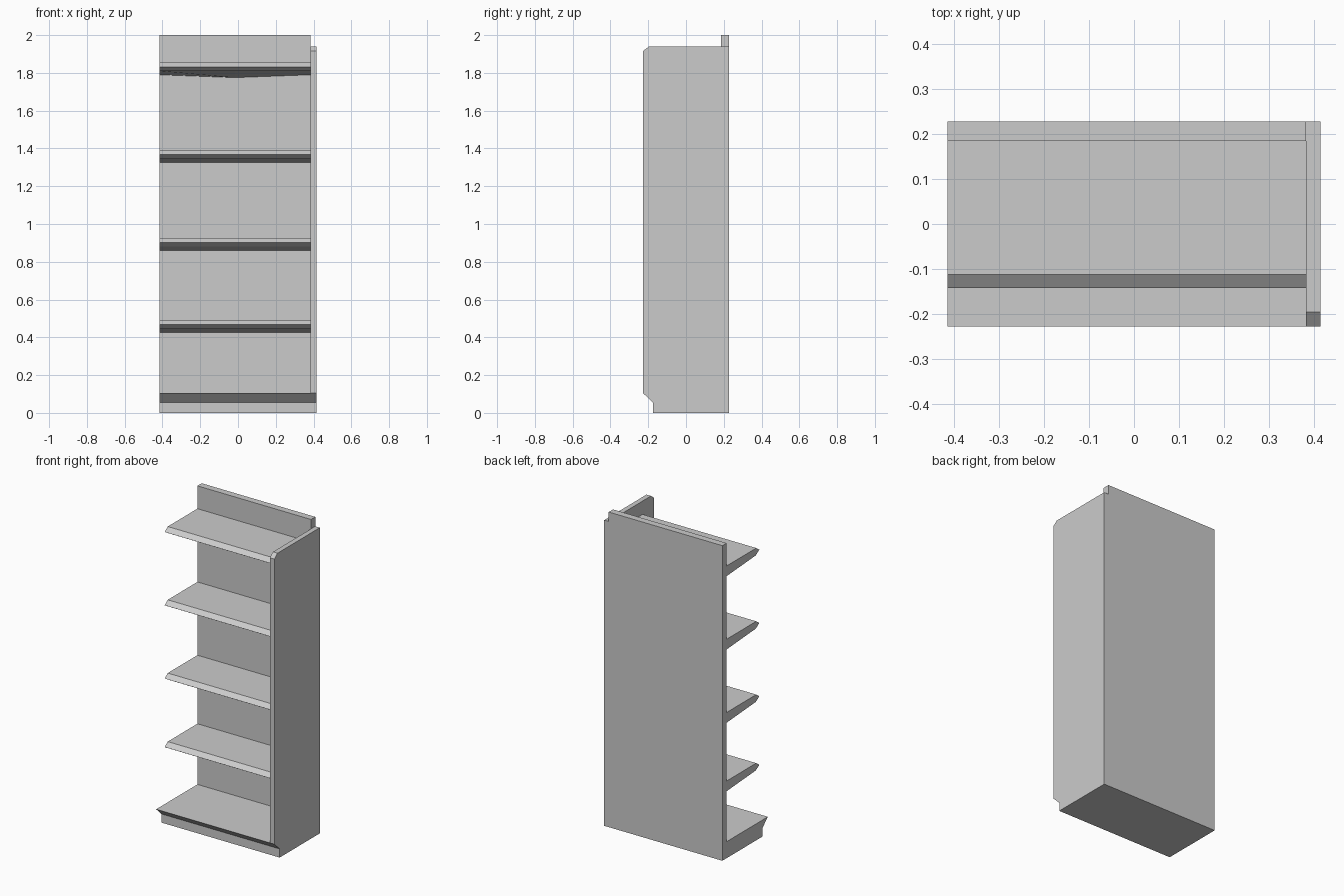
import bpy
import bmesh

cube = bpy.data.objects.get("Cube")
if cube:
    bpy.data.objects.remove(cube, do_unlink=True)

grey = bpy.data.materials.new("light_grey")
grey.use_nodes = True
colour = (0.6, 0.6, 0.6, 1)
grey.diffuse_color = colour
grey.node_tree.nodes["Principled BSDF"].inputs["Base Color"].default_value = colour

LEFT, RIGHT = 0.415, 0.383   # open end at -LEFT, side panel from RIGHT to LEFT
FRONT, BACK, WALL = -0.228, 0.228, 0.185


def extrude_profile(name, profile, xs, sag=0):
    """Sweep a (y, z) profile through the x stations; sag lowers the last point mid-way."""
    bm = bmesh.new()
    rings = []
    for i, x in enumerate(xs):
        ring = [bm.verts.new((x, y, z)) for y, z in profile]
        if 0 < i < len(xs) - 1:
            ring[-1].co.z -= sag
        rings.append(ring)
    n = len(profile)
    for a, b in zip(rings, rings[1:]):
        for j in range(n):
            k = (j + 1) % n
            bm.faces.new((a[j], a[k], b[k], b[j]))
    bm.faces.new(rings[0])
    bm.faces.new(rings[-1])
    bmesh.ops.recalc_face_normals(bm, faces=bm.faces)
    mesh = bpy.data.meshes.new(name)
    bm.to_mesh(mesh)
    bm.free()
    mesh.materials.append(grey)
    obj = bpy.data.objects.new(name, mesh)
    bpy.context.collection.objects.link(obj)
    return obj


# Back panel
extrude_profile("back_panel", [(WALL, 0), (BACK, 0), (BACK, 2), (WALL, 2)], (-LEFT, RIGHT))

# Base with an overhanging front edge, and the side panel sharing its toe recess
toe = [(-0.175, 0), (-0.175, 0.055), (FRONT, 0.105)]
extrude_profile("base", toe + [(WALL, 0.105), (WALL, 0)], (-LEFT, RIGHT))
extrude_profile("side_panel",
                toe + [(FRONT, 1.915), (-0.196, 1.94), (BACK, 1.94), (BACK, 0)],
                (RIGHT, LEFT))

# Shelves with a bevelled front lip and a gently sloping underside
for number, top in enumerate((0.49, 0.925, 1.39, 1.855), 1):
    profile = [(WALL, top), (-0.112, top), (-0.143, top - 0.023),
               (-0.105, top - 0.045), (WALL, top - 0.065)]
    is_top = number == 4
    stations = (-LEFT, -0.016, RIGHT) if is_top else (-LEFT, RIGHT)
    extrude_profile(f"shelf_{number}", profile, stations, 0.015 if is_top else 0)
